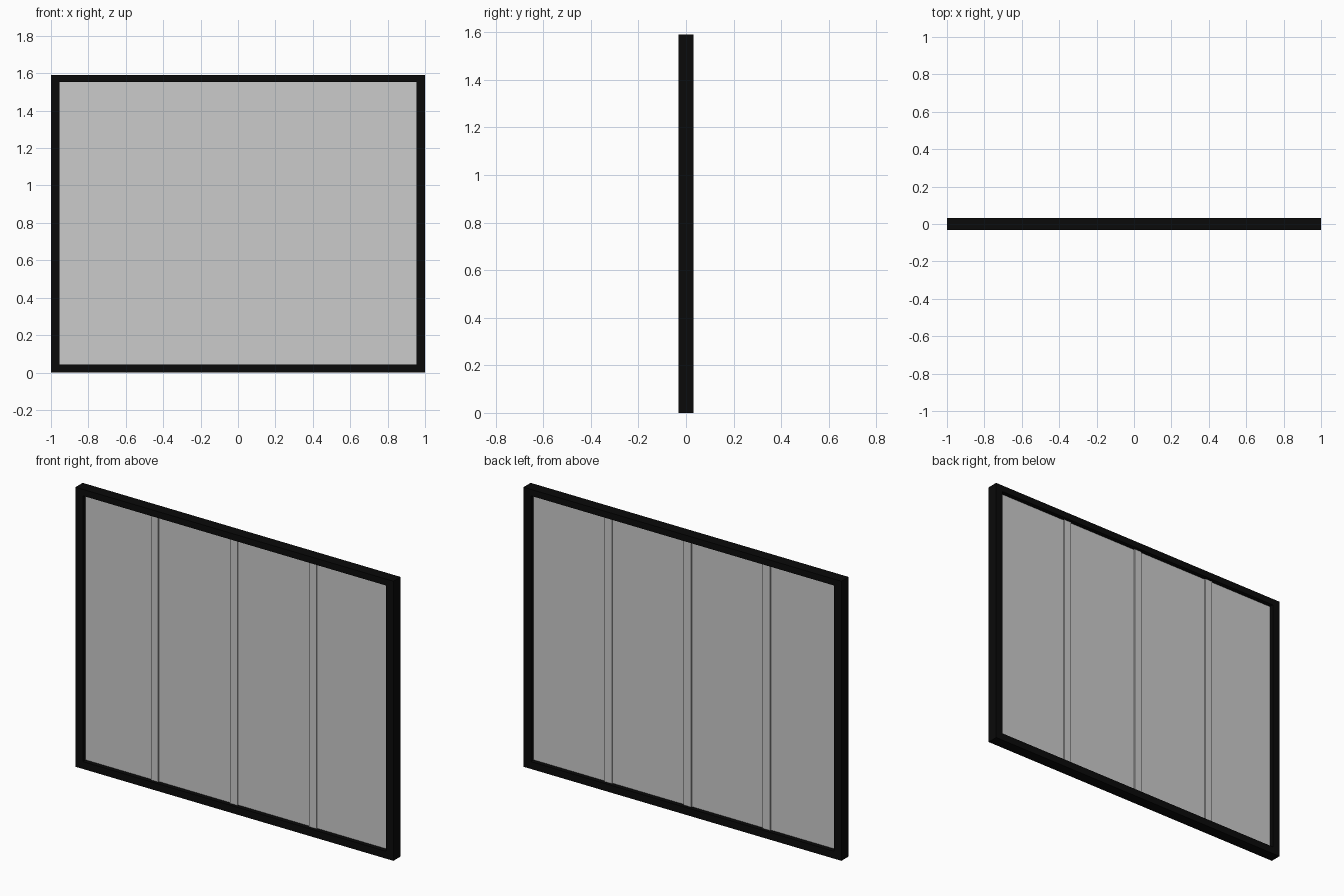
import bpy

if "Cube" in bpy.data.objects:
    bpy.data.objects.remove(bpy.data.objects["Cube"])

W, H, D = 2.0, 1.59, 0.064      # overall width, height, depth
SIDE, RAIL_B, RAIL_T = 0.046, 0.042, 0.037

black = bpy.data.materials.new("black_frame")
black.diffuse_color = (0.003, 0.003, 0.003, 1)
black.use_nodes = True
black.node_tree.nodes["Principled BSDF"].inputs["Base Color"].default_value = black.diffuse_color


def prism(name, loops, depth, mat=None):
    """Extrude an x-z outline (optionally with an inner opening) along y."""
    n = 4
    verts = [(x, y, z) for y in (-depth / 2, depth / 2) for lp in loops for x, z in lp]
    s = n * len(loops)
    faces = []
    for i in range(n):
        j = (i + 1) % n
        faces.append((j, i, s + i, s + j))
        if len(loops) == 2:
            faces += [(n + i, n + j, s + n + j, s + n + i),
                      (i, j, n + j, n + i), (s + j, s + i, s + n + i, s + n + j)]
    if len(loops) == 1:
        faces += [(0, 1, 2, 3), (7, 6, 5, 4)]
    me = bpy.data.meshes.new(name)
    me.from_pydata(verts, [], faces)
    ob = bpy.data.objects.new(name, me)
    bpy.context.collection.objects.link(ob)
    if mat:
        me.materials.append(mat)
    return ob


def rect(x0, x1, z0, z1):
    return [(x0, z0), (x1, z0), (x1, z1), (x0, z1)]


opening = rect(-W / 2 + SIDE, W / 2 - SIDE, RAIL_B, H - RAIL_T)

# Outer frame
prism("outer_frame", [rect(-W / 2, W / 2, 0, H), opening], D, black)

# Infill panel
prism("panel", [opening], 0.014)

# Vertical mullions, slightly proud of the panel on both faces
for k in range(3):
    x = -0.539 + 0.4975 * k
    prism(f"mullion_{k + 1}", [rect(x, x + 0.047, RAIL_B, H - RAIL_T)], 0.028)
